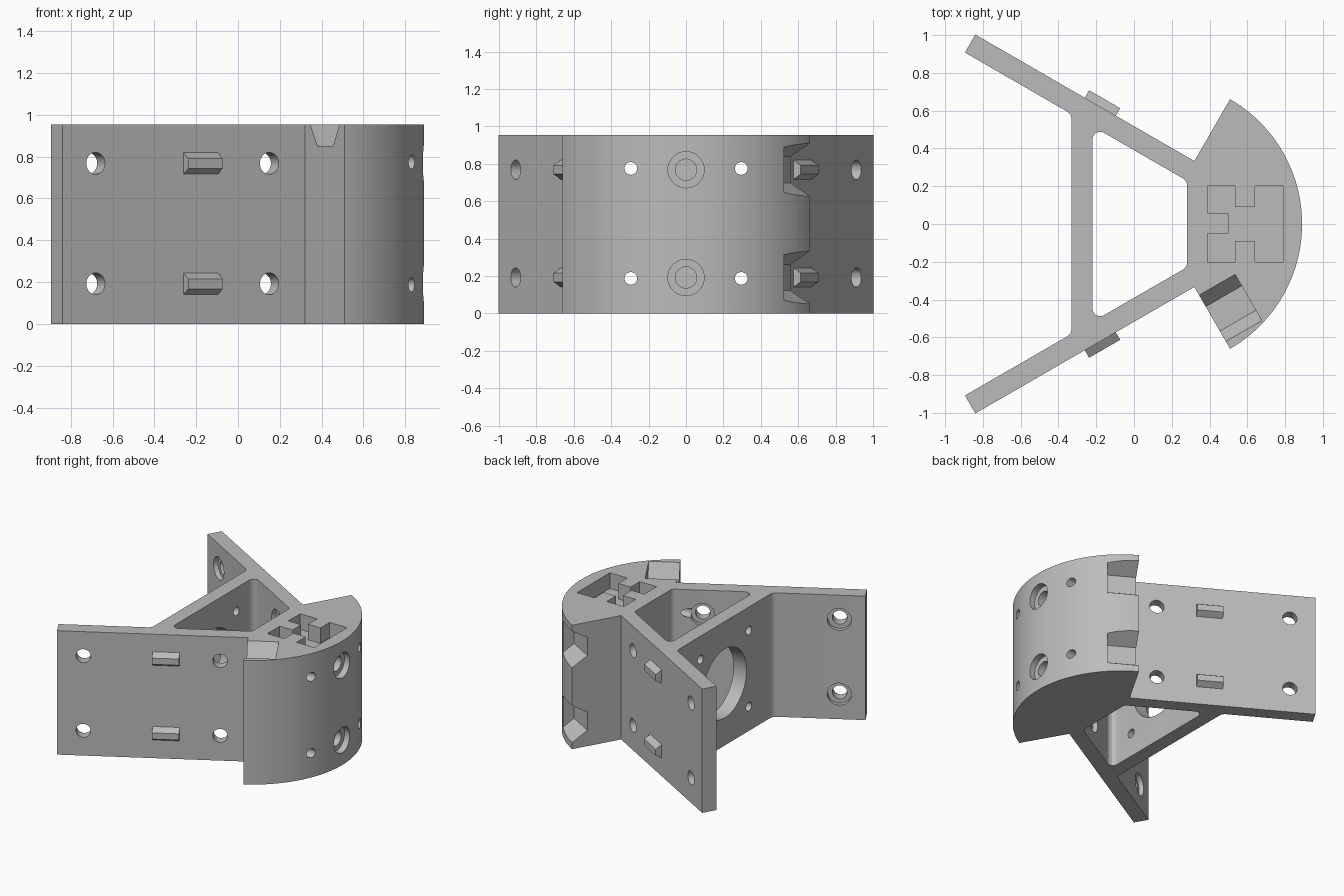
import bpy, bmesh, math
from mathutils import Vector

cube = bpy.data.objects.get("Cube")
if cube:
    bpy.data.objects.remove(cube, do_unlink=True)

H = 0.955                      # height of the extrusion
C = Vector((0.127, 0, 0))      # centre of the curved block
R = 0.763                      # outer radius of the curved block
LEVELS = (0.192, 0.768)        # heights of the two rows of fixings
X, Y, Z = Vector((1, 0, 0)), Vector((0, 1, 0)), Vector((0, 0, 1))

grey = bpy.data.materials.new("plain_grey")
grey.use_nodes = True
grey.diffuse_color = (0.5, 0.5, 0.5, 1)
grey.node_tree.nodes["Principled BSDF"].inputs["Base Color"].default_value = (0.5, 0.5, 0.5, 1)


def loft(name, lower, upper):
    """Closed solid between two matching outlines."""
    bm = bmesh.new()
    a = [bm.verts.new(p) for p in lower]
    b = [bm.verts.new(p) for p in upper]
    bm.faces.new(a)
    bm.faces.new(b)
    for i in range(len(a)):
        j = (i + 1) % len(a)
        bm.faces.new((a[i], a[j], b[j], b[i]))
    bmesh.ops.recalc_face_normals(bm, faces=bm.faces)
    mesh = bpy.data.meshes.new(name)
    bm.to_mesh(mesh)
    bm.free()
    mesh.materials.append(grey)
    obj = bpy.data.objects.new(name, mesh)
    bpy.context.collection.objects.link(obj)
    return obj


def prism(name, points, origin, a, b, axis, start, end):
    base = [origin + a * p[0] + b * p[1] for p in points]
    return loft(name, [p + axis * start for p in base], [p + axis * end for p in base])


def circle(r, n=32):
    return [(r * math.cos(i * math.tau / n), r * math.sin(i * math.tau / n)) for i in range(n)]


def fillet(prev, corner, nxt, r=0.05, steps=6):
    """Points that round one corner of an outline."""
    p = Vector(corner)
    d1, d2 = (Vector(prev) - p).normalized(), (Vector(nxt) - p).normalized()
    half = d1.angle(d2) / 2
    mid = p + (d1 + d2).normalized() * (r / math.sin(half))
    v1, v2 = (p + d * (r / math.tan(half)) - mid for d in (d1, d2))
    return [mid + v1.lerp(v2, i / steps).normalized() * r for i in range(steps + 1)]


def cut(target, cutter):
    mod = target.modifiers.new("cut", "BOOLEAN")
    mod.operation, mod.solver, mod.object = "DIFFERENCE", "EXACT", cutter
    bpy.context.view_layer.objects.active = target
    bpy.ops.object.modifier_apply(modifier=mod.name)
    bpy.data.objects.remove(cutter, do_unlink=True)


def frame(s):
    """Directions along a wing and outward from it; s is the side."""
    return Vector((-math.sqrt(0.75), s * 0.5, 0)), Vector((0.5, s * math.sqrt(0.75), 0))


# Outline: curved block, two splayed wings, crossbar
t, n = frame(1)
OUT, IN, LENGTH = 0.385, 0.275, 1.339
arc = [(C.x + R * math.cos(a), R * math.sin(a))
       for a in (math.radians(-60 + 120 * i / 64) for i in range(65))]


def on_wing(along, out):
    return (C + t * along + n * out).xy


def inner_y(x):
    return (IN - (x - C.x) * n.x) / n.y


tip_out, tip_in = on_wing(LENGTH, OUT), on_wing(LENGTH, IN)
inner = Vector((-0.33, inner_y(-0.33)))
half = [on_wing(0, OUT), tip_out, tip_in] + fillet(tip_in, inner, (-0.33, 0))
outline = arc + half + [Vector((p[0], -p[1])) for p in reversed(half)]
body = prism("bracket_body", outline, Vector(), X, Y, Z, 0, H)

# Cavity with rounded corners between block and crossbar
corners = [Vector((x, s * inner_y(x))) for x, s in ((-0.22, -1), (0.28, -1), (0.28, 1), (-0.22, 1))]
cavity = []
for i, c in enumerate(corners):
    cavity += fillet(corners[i - 1], c, corners[(i + 1) % 4], 0.04)
cut(body, prism("cavity", cavity, Vector(), X, Y, Z, -0.1, H + 0.1))

# Large round opening in the crossbar
cut(body, prism("bar_opening", circle(0.265, 64), Vector((0, 0, H / 2)), Y, Z, X, -0.5, -0.1))

# Long screw holes through everything, front to back of the block
for z in (0.187, 0.775):
    for y in (-0.295, 0.295):
        cut(body, prism("long_hole", circle(0.034, 24), Vector((0, y, z)), Y, Z, X, -1, 1))

# Counterbored holes in the curved face
for z in LEVELS:
    o = Vector((0, 0, z))
    cut(body, prism("bore", circle(0.057), o, Y, Z, X, 0.45, 1))
    cut(body, prism("counterbore", circle(0.097), o, Y, Z, X, 0.84, 1))

# Wing holes, counterbored on the inner side
for s in (-1, 1):
    t, n = frame(s)
    for z in LEVELS:
        for along in (0.196, 1.155):
            o = C + t * along + Z * z
            cut(body, prism("wing_hole", circle(0.052), o, t, Z, n, IN - 0.08, OUT + 0.1))
            cut(body, prism("wing_counterbore", circle(0.085), o, t, Z, n, IN - 0.04, IN + 0.035))

# Tapered recess in the top edge of one end face
t, n = frame(-1)
cut(body, prism("top_recess", [(0.405, 1.0), (0.505, 0.85), (0.655, 0.85), (0.745, 1.0)],
                C, n, Z, t, -0.22, 0.05))

# Tapered notches in the outer edge of the other end face
t, n = frame(1)
for z in LEVELS:
    cut(body, prism("edge_notch", [(0.645, -0.07), (0.80, -0.163), (0.80, 0.163), (0.645, 0.07)],
                    C + Z * z, n, Z, t, -0.22, 0.05))

# Notched square pocket in the top
pocket = [(0.39, 0.2), (0.39, 0.055), (0.5, 0.055), (0.5, -0.05), (0.39, -0.05), (0.39, -0.2),
          (0.535, -0.2), (0.535, -0.09), (0.64, -0.09), (0.64, -0.2), (0.79, -0.2),
          (0.79, 0.2), (0.64, 0.2), (0.64, 0.09), (0.535, 0.09), (0.535, 0.2)]
cut(body, prism("pocket", pocket, Vector(), X, Y, Z, H - 0.12, H + 0.1))

# Smooth the curved walls, keep the edges crisp
bpy.ops.object.select_all(action="DESELECT")
body.select_set(True)
bpy.context.view_layer.objects.active = body
bpy.ops.object.shade_smooth_by_angle(angle=math.radians(25))

# Bevelled locating tabs on the outer faces of the wings
for s, side in ((-1, "front"), (1, "back")):
    t, n = frame(s)
    for z, row in zip(LEVELS, ("lower", "upper")):
        def rect(out, h):
            o = C + n * out + Z * z
            return [o + t * a + Z * b for a, b in ((0.48, -h), (0.67, -h), (0.67, h), (0.48, h))]
        loft(f"{side}_{row}_tab", rect(OUT - 0.005, 0.055), rect(OUT + 0.046, 0.024))
